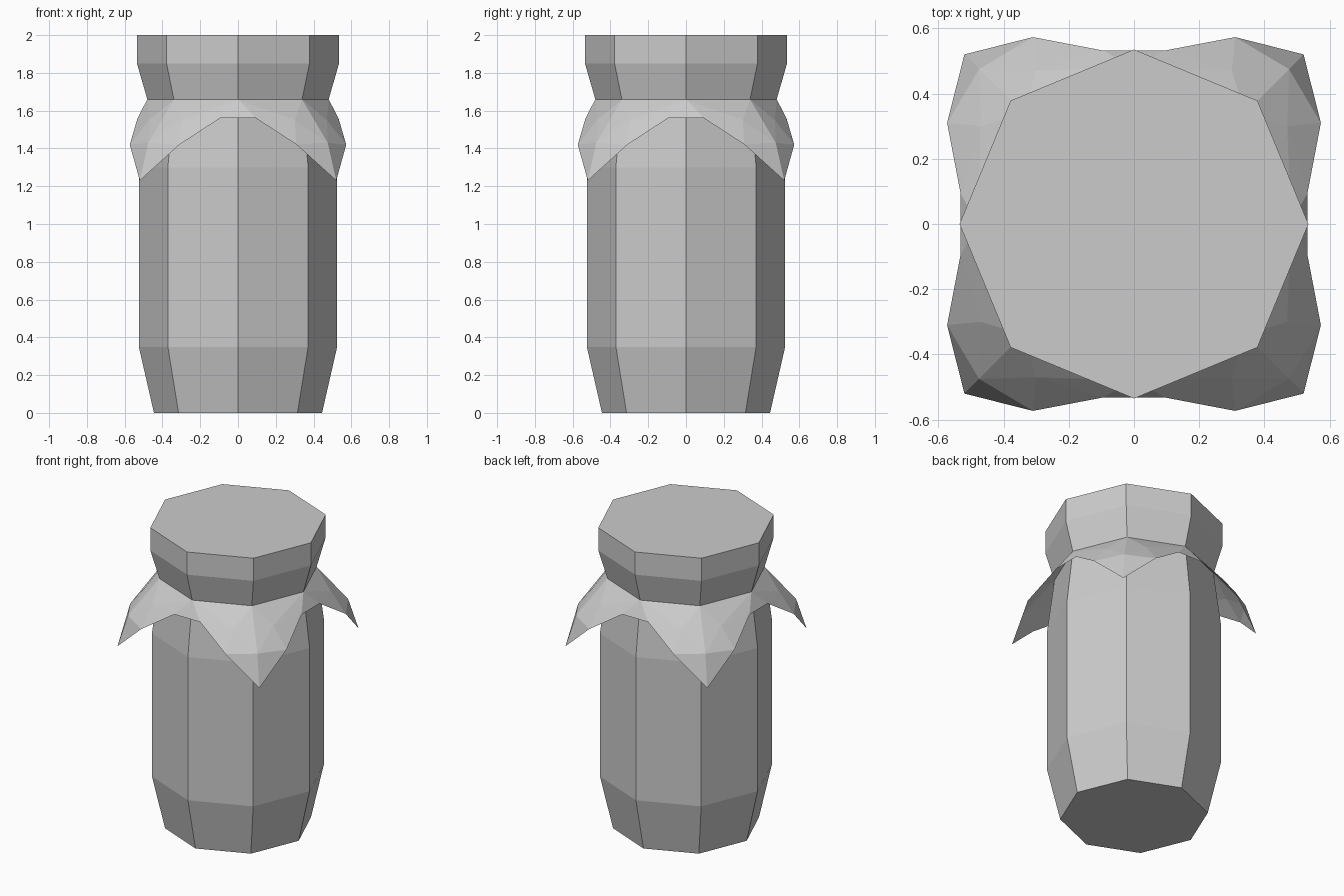
import bpy, bmesh
from math import cos, sin, pi
from mathutils import Matrix, Vector

if "Cube" in bpy.data.objects:
    bpy.data.objects.remove(bpy.data.objects["Cube"])


def finish(bm, name):
    me = bpy.data.meshes.new(name)
    bm.to_mesh(me)
    bm.free()
    ob = bpy.data.objects.new(name, me)
    bpy.context.collection.objects.link(ob)
    return ob


def octagon_loft(name, profile, cap_bottom=False, cap_top=False):
    """Stack octagonal rings from (radius, z) pairs."""
    bm = bmesh.new()
    rings = [[bm.verts.new((r * cos(i * pi / 4), r * sin(i * pi / 4), z)) for i in range(8)]
             for r, z in profile]
    for a, b in zip(rings, rings[1:]):
        for i in range(8):
            j = (i + 1) % 8
            bm.faces.new((a[i], a[j], b[j], b[i]))
    if cap_bottom:
        bm.faces.new(rings[0][::-1])
    if cap_top:
        bm.faces.new(rings[-1])
    return finish(bm, name)


# Jar body and lid
octagon_loft("jar_body", [(0.445, 0), (0.525, 0.35), (0.525, 1.30), (0.48, 1.66)], cap_bottom=True)
octagon_loft("jar_lid", [(0.48, 1.66), (0.535, 1.85), (0.535, 2.0)], cap_top=True)

# Draped cloth: one half side, mirrored and rotated to all four sides
P = {
    "neck_mid": (0, -0.48, 1.66), "neck_corner": (0.339, -0.339, 1.66),
    "fold": (0.30, -0.47, 1.55), "drape": (0.475, -0.475, 1.43),
    "hem_mid": (0.095, -0.532, 1.56), "hem_side": (0.31, -0.573, 1.42),
    "tip": (0.52, -0.52, 1.23),
}
TRIS = [
    ("neck_mid", "hem_mid", "fold"), ("neck_mid", "fold", "neck_corner"),
    ("hem_mid", "hem_side", "fold"), ("fold", "hem_side", "drape"),
    ("hem_side", "tip", "drape"), ("neck_corner", "fold", "drape"),
]
bm = bmesh.new()
for k in range(4):
    rot = Matrix.Rotation(k * pi / 2, 4, 'Z')

    def vert(key, side):
        x, y, z = P[key]
        return bm.verts.new(rot @ Vector((side * x, y, z)))

    for side in (1, -1):
        for tri in TRIS:
            bm.faces.new([vert(n, side) for n in tri[::side]])
    bm.faces.new([vert("neck_mid", 1), vert("hem_mid", -1), vert("hem_mid", 1)])
bmesh.ops.remove_doubles(bm, verts=bm.verts[:], dist=0.001)
finish(bm, "cloth_cover")
